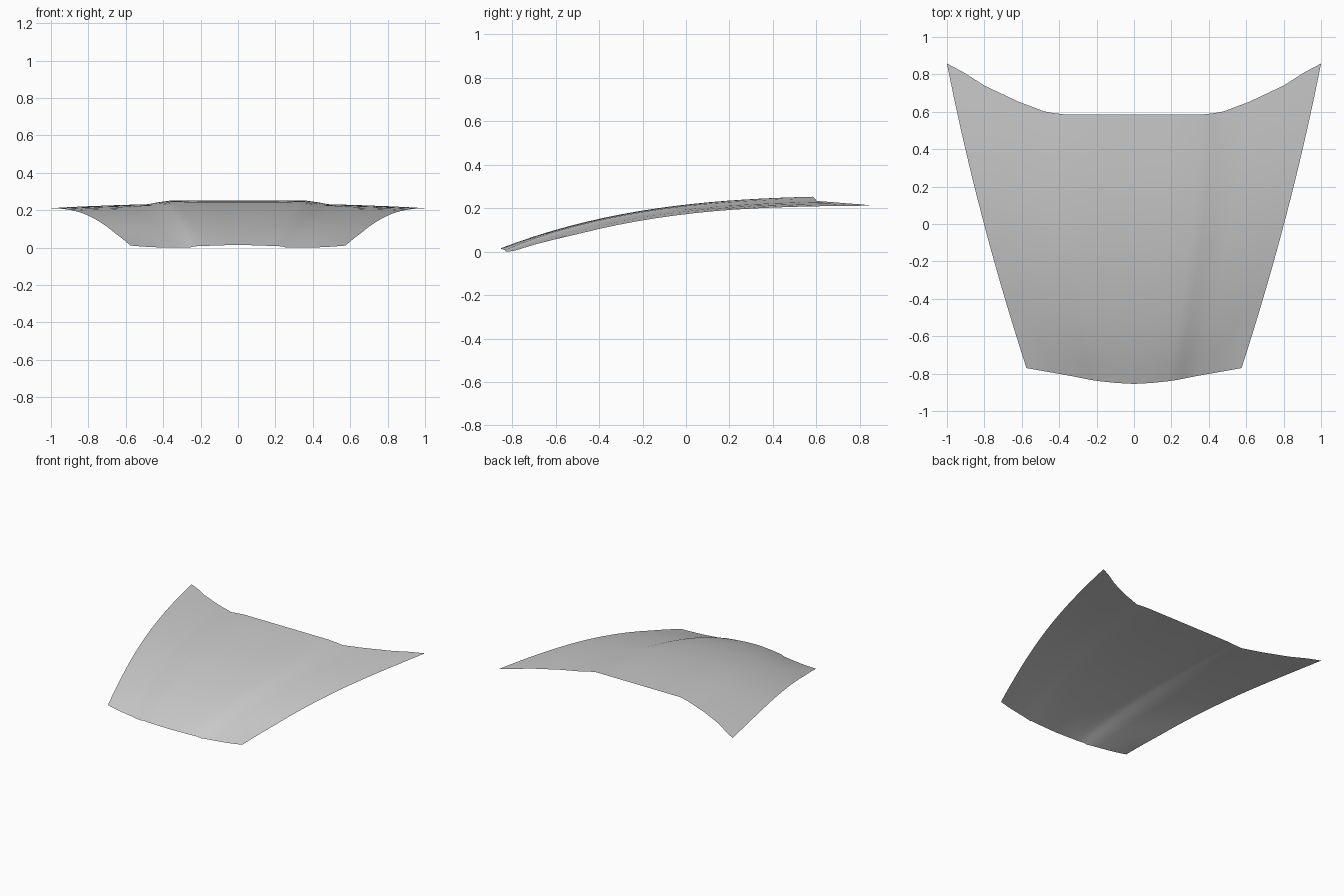
import bpy, bmesh, math

if "Cube" in bpy.data.objects:
    bpy.data.objects.remove(bpy.data.objects["Cube"])

ROWS = 18

# Lengthwise lines from the centre outwards:
# (front x, y), (rear x, y), drop below the centre profile at 4 stations
LINES = [
    ((0.000, -0.855), (0.000, 0.585), (0.000, 0.000, 0.000, 0.000)),
    ((0.095, -0.850), (0.180, 0.585), (0.003, 0.001, 0.000, 0.000)),
    ((0.180, -0.841), (0.360, 0.585), (0.010, 0.004, 0.002, 0.000)),
    ((0.235, -0.833), (0.425, 0.592), (0.015, 0.008, 0.006, 0.009)),
    ((0.260, -0.828), (0.480, 0.602), (0.024, 0.018, 0.017, 0.020)),
    ((0.340, -0.812), (0.620, 0.655), (0.029, 0.025, 0.023, 0.025)),
    ((0.430, -0.796), (0.800, 0.740), (0.034, 0.033, 0.031, 0.033)),
    ((0.505, -0.783), (0.910, 0.810), (0.035, 0.040, 0.037, 0.039)),
    ((0.575, -0.770), (1.000, 0.858), (0.034, 0.047, 0.043, 0.045)),
]
STATIONS = (0.0, 0.15, 0.55, 1.0)


def centre_height(y):
    """Smooth side profile along the middle of the panel."""
    a, b, c = y + 0.86, y + 0.35, y - 0.12
    return 0.012 + 0.2922 * a - 0.1527 * a * b + 0.0385 * a * b * c


def drop_at(drops, t):
    for i in range(3):
        t0, t1 = STATIONS[i], STATIONS[i + 1]
        if t <= t1 + 1e-6:
            s = (t - t0) / (t1 - t0)
            return drops[i] + (drops[i + 1] - drops[i]) * s
    return drops[-1]


# Right half of the panel as a lofted grid
bm = bmesh.new()
grid = []
for (fx, fy), (rx, ry), drops in LINES:
    bow = 0.026 * min(1.0, fx / 0.18)
    col = []
    for r in range(ROWS + 1):
        t = r / ROWS
        x = fx + (rx - fx) * t + bow * 4 * t * (1 - t)
        y = fy + (ry - fy) * t
        col.append(bm.verts.new((x, y, centre_height(y) - drop_at(drops, t))))
    grid.append(col)
for a, b in zip(grid, grid[1:]):
    for r in range(ROWS):
        bm.faces.new((a[r], b[r], b[r + 1], a[r + 1]))

# Rest the lowest point on the ground
low = min(v.co.z for v in bm.verts)
for v in bm.verts:
    v.co.z -= low

mesh = bpy.data.meshes.new("hood_panel")
bm.to_mesh(mesh)
bm.free()
hood = bpy.data.objects.new("hood_panel", mesh)
bpy.context.collection.objects.link(hood)

# Left half
mirror = hood.modifiers.new("Mirror", 'MIRROR')
mirror.use_clip = True
mirror.merge_threshold = 0.0005

bpy.context.view_layer.objects.active = hood
hood.select_set(True)
bpy.ops.object.shade_smooth_by_angle(angle=math.radians(40))
